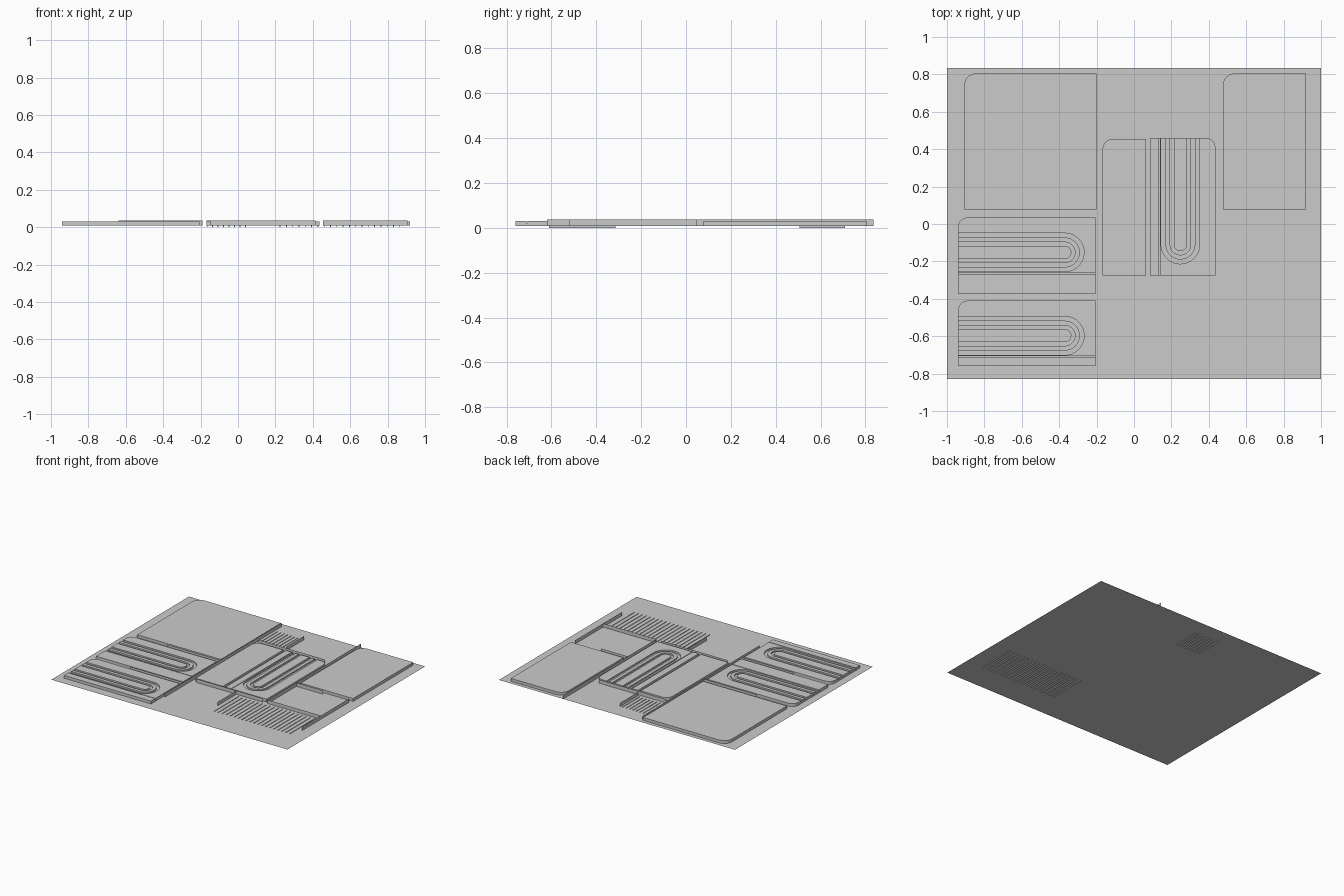
import bpy, bmesh, math
from mathutils import Matrix

if "Cube" in bpy.data.objects:
    bpy.data.objects.remove(bpy.data.objects["Cube"])

Z0, ZF, ZT, ZW = 0.008, 0.019, 0.03, 0.036   # plate, groove floor, panel top, wall top


def finish(name, bm, mat=None):
    if mat:
        bmesh.ops.transform(bm, matrix=mat, verts=bm.verts)
    me = bpy.data.meshes.new(name)
    bm.to_mesh(me)
    bm.free()
    ob = bpy.data.objects.new(name, me)
    bpy.context.collection.objects.link(ob)
    return ob


def slab(bm, pts, z0, z1):
    # extruded flat outline
    f = bm.faces.new([bm.verts.new((x, y, z0)) for x, y in pts])
    f.normal_update()
    if f.normal.z > 0:
        f.normal_flip()
    ext = bmesh.ops.extrude_face_region(bm, geom=[f], use_keep_orig=True)
    vs = [g for g in ext["geom"] if isinstance(g, bmesh.types.BMVert)]
    bmesh.ops.translate(bm, verts=vs, vec=(0, 0, z1 - z0))
    bmesh.ops.recalc_face_normals(bm, faces=bm.faces)


def arc(cx, cy, r, a0, a1, n):
    return [(cx + r * math.cos(math.radians(a0 + (a1 - a0) * i / n)),
             cy + r * math.sin(math.radians(a0 + (a1 - a0) * i / n))) for i in range(n + 1)]


def outline(x0, y0, x1, y1, r):
    # rectangle with a rounded upper left corner
    return [(x0, y0), (x1, y0), (x1, y1)] + arc(x0 + r, y1 - r, r, 90, 180, 8)


def plain_panel(name, x0, y0, x1, y1, r):
    bm = bmesh.new()
    slab(bm, outline(x0, y0, x1, y1, r), Z0, ZT)
    finish(name, bm)


def u_line(r):
    # U path opening at local x = 0
    return [(0, r)] + arc(0.57, 0, r, 90, -90, 24) + [(0, -r)]


def grooved_panel(name, a, mat):
    w, b, rc = 0.735, 0.187, 0.05
    bm = bmesh.new()
    slab(bm, outline(0, -a, w, b, rc), Z0, ZF)
    # field around the U, side strip, middle band, inner tongue
    slab(bm, [(0, -0.109), (w, -0.109), (w, b)] + arc(rc, b - rc, rc, 90, 180, 8)
         + u_line(0.103), ZF, ZT)
    slab(bm, [(0, -a), (w, -a), (w, -0.114), (0, -0.114)], ZF, ZT)
    slab(bm, u_line(0.080) + u_line(0.055)[::-1], ZF, ZT)
    slab(bm, u_line(0.035), ZF, ZT)
    finish(name, bm, mat)


# thin base sheet
bm = bmesh.new()
bm.faces.new([bm.verts.new((x, y, Z0)) for x, y in
              ((-1, -0.83), (1, -0.83), (1, 0.835), (-1, 0.835))])
finish("base_sheet", bm)

# plain raised panels
plain_panel("panel_back_left", -0.908, 0.078, -0.2, 0.805, 0.065)
plain_panel("panel_back_right", 0.475, 0.078, 0.92, 0.805, 0.065)
plain_panel("panel_centre", -0.168, -0.275, 0.065, 0.455, 0.055)

# panels with U grooves
grooved_panel("grooved_panel_left", 0.223, Matrix.Translation((-0.94, -0.152, 0)))
grooved_panel("grooved_panel_front", 0.163, Matrix.Translation((-0.94, -0.597, 0)))
grooved_panel("grooved_panel_centre", 0.163,
              Matrix.Translation((0.248, 0.46, 0)) @ Matrix.Rotation(-math.pi / 2, 4, 'Z'))

# upright divider strips
walls = [(-0.19, -0.62, -0.19, 0.8), (0.455, -0.28, 0.455, 0.835), (0.905, -0.52, 0.905, 0.05),
         (-0.168, 0.48, 0.4, 0.48), (-0.15, -0.29, 0.415, -0.29), (0.455, -0.29, 0.905, -0.29),
         (-0.64, 0.055, -0.19, 0.055), (0.455, 0.055, 0.68, 0.055), (-0.64, -0.39, -0.19, -0.39),
         (0.06, 0.495, 0.06, 0.71), (0.19, -0.52, 0.19, -0.295)]
for i, (x0, y0, x1, y1) in enumerate(walls):
    bm = bmesh.new()
    bm.faces.new([bm.verts.new(p) for p in
                  ((x0, y0, Z0), (x1, y1, Z0), (x1, y1, ZW), (x0, y0, ZW))])
    finish(f"divider_{i + 1}", bm)


# rows of thin bars passing through the sheet
def bars(name, x0, x1, y0, y1, n):
    bm = bmesh.new()
    for i in range(n):
        x = x0 + (x1 - x0) * i / (n - 1)
        slab(bm, [(x - .002, y0), (x + .002, y0), (x + .002, y1), (x - .002, y1)], 0, 0.012)
    finish(name, bm)


bars("bars_front", 0.225, 0.865, -0.61, -0.315, 20)
bars("bars_back", -0.165, 0.04, 0.505, 0.71, 8)
